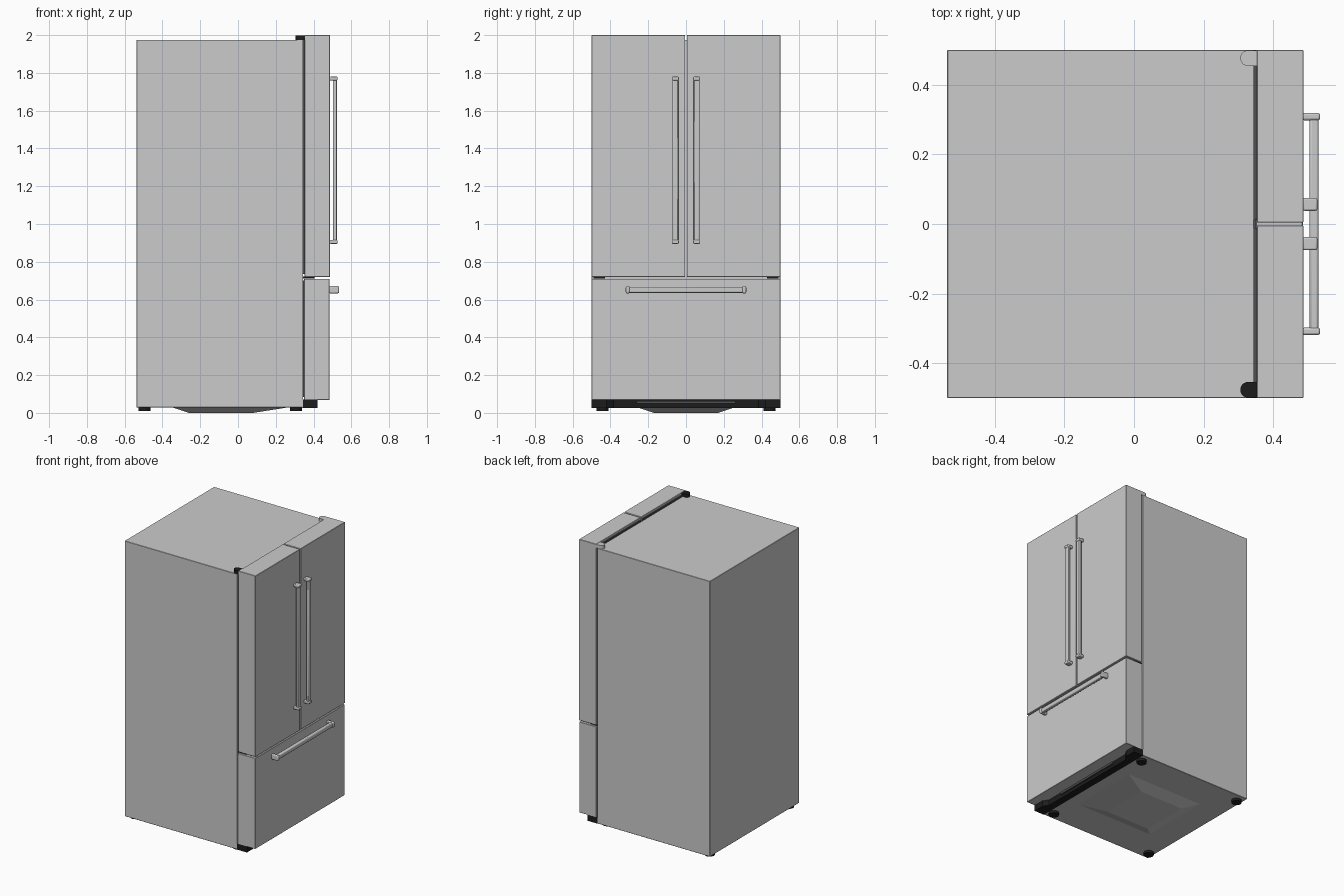
import bpy, bmesh, math
from mathutils import Vector

if "Cube" in bpy.data.objects:
    bpy.data.objects.remove(bpy.data.objects["Cube"])


def material(name, v):
    m = bpy.data.materials.new(name)
    m.diffuse_color = (v, v, v, 1)
    m.use_nodes = True
    m.node_tree.nodes["Principled BSDF"].inputs["Base Color"].default_value = m.diffuse_color
    return m


black = material("black_plastic", 0.012)
dark = material("dark_rubber", 0.08)


def finish(bm, name, mat=None, bevel=0.0, segments=1, smooth=False):
    bmesh.ops.recalc_face_normals(bm, faces=bm.faces[:])
    me = bpy.data.meshes.new(name)
    bm.to_mesh(me)
    bm.free()
    ob = bpy.data.objects.new(name, me)
    bpy.context.collection.objects.link(ob)
    if mat:
        me.materials.append(mat)
    if bevel:
        b = ob.modifiers.new("bevel", 'BEVEL')
        b.width, b.segments = bevel, segments
        b.limit_method = 'ANGLE'
    if smooth:
        bpy.context.view_layer.objects.active = ob
        ob.select_set(True)
        bpy.ops.object.shade_smooth_by_angle(angle=math.radians(35))
        ob.select_set(False)
    return ob


def box(name, x, y, z, **kw):
    """Box from (min, max) ranges."""
    bm = bmesh.new()
    bmesh.ops.create_cube(bm, size=1)
    for v in bm.verts:
        v.co = Vector([(r[0] + r[1]) / 2 + c * (r[1] - r[0])
                       for r, c in zip((x, y, z), v.co)])
    return finish(bm, name, **kw)


def prism(name, outline, z0, z1, **kw):
    """Extrude an xy outline upwards."""
    bm = bmesh.new()
    f = bm.faces.new([bm.verts.new((x, y, z0)) for x, y in outline])
    ext = bmesh.ops.extrude_face_region(bm, geom=[f])["geom"]
    for v in ext:
        if isinstance(v, bmesh.types.BMVert):
            v.co.z = z1
    return finish(bm, name, **kw)


def span(s, a, b):
    return tuple(sorted((s * a, s * b)))


# Cabinet and the recessed seals behind doors and drawer
box("cabinet", (-0.537, 0.345), (-0.5, 0.5), (0.028, 1.975), bevel=0.002)
box("drawer_seal", (0.344, 0.353), (-0.485, 0.485), (0.085, 0.7), mat=dark)

for s, side in ((-1, "left"), (1, "right")):
    # French door with its seal
    box(side + "_door", (0.353, 0.487), span(s, 0.004, 0.5), (0.72, 2.0), bevel=0.002)
    box(side + "_door_seal", (0.344, 0.354), span(s, 0.012, 0.485), (0.735, 1.985), mat=dark)

    # Top hinge cover, rounded at the back
    arc = [math.pi / 2 + math.pi * i / 16 for i in range(17)]
    outline = [(0.328 + 0.0225 * math.cos(a), s * 0.4765 + 0.0225 * math.sin(a)) for a in arc]
    outline += [(0.3535, s * 0.4765 - 0.0225), (0.3535, s * 0.4765 + 0.0225)]
    prism(side + "_top_hinge_cover", outline, 1.974, 1.999,
          mat=black if s < 0 else None, smooth=True)

    # Middle hinge in the gap above the drawer
    box(side + "_middle_hinge", (0.344, 0.405), span(s, 0.43, 0.49), (0.712, 0.721), mat=black)

    # Vertical door handle: bar between two rounded posts
    box(side + "_handle_bar", (0.503, 0.523), span(s, 0.041, 0.072), (0.9, 1.775),
        bevel=0.005, segments=2, smooth=True)
    for z, end in ((0.895, "lower"), (1.76, "upper")):
        box(f"{side}_handle_{end}_post", (0.485, 0.527), span(s, 0.038, 0.075), (z, z + 0.02),
            bevel=0.005, segments=2, smooth=True)

    # Drawer handle post
    box(side + "_drawer_handle_post", (0.483, 0.535), span(s, 0.298, 0.319), (0.633, 0.671),
        bevel=0.006, segments=2, smooth=True)

    # Levelling feet
    for x, end in ((-0.495, "rear"), (0.307, "front")):
        bm = bmesh.new()
        bmesh.ops.create_cone(bm, cap_ends=True, segments=16, radius1=0.033,
                              radius2=0.033, depth=0.02)
        bmesh.ops.translate(bm, verts=bm.verts[:], vec=(x, s * 0.442, 0.021))
        finish(bm, f"{side}_{end}_foot", mat=black, smooth=True)

# Freezer drawer and its handle bar
box("freezer_drawer", (0.35, 0.485), (-0.5, 0.5), (0.068, 0.71), bevel=0.002)
box("drawer_handle_bar", (0.505, 0.53), (-0.31, 0.31), (0.636, 0.667),
    bevel=0.006, segments=2, smooth=True)

# Kick grille: deep ends, recessed centre with a trim strip
half = [(0.342, 0.5), (0.42, 0.5), (0.42, 0.42), (0.395, 0.385)]
prism("kick_grille", half + [(x, -y) for x, y in reversed(half)], 0.027, 0.07, mat=black)
box("kick_grille_strip", (0.39, 0.404), (-0.262, 0.262), (0.05, 0.064), mat=dark)

# Shallow tapered pan under the cabinet
bm = bmesh.new()
rings = []
for x0, x1, y, z in ((-0.35, 0.27, 0.26, 0.03), (-0.26, 0.08, 0.17, 0.0)):
    rings.append([bm.verts.new(p) for p in
                  ((x0, -y, z), (x1, -y, z), (x1, y, z), (x0, y, z))])
for ring in rings:
    bm.faces.new(ring)
for i in range(4):
    j = (i + 1) % 4
    bm.faces.new((rings[0][i], rings[0][j], rings[1][j], rings[1][i]))
finish(bm, "underside_pan")
